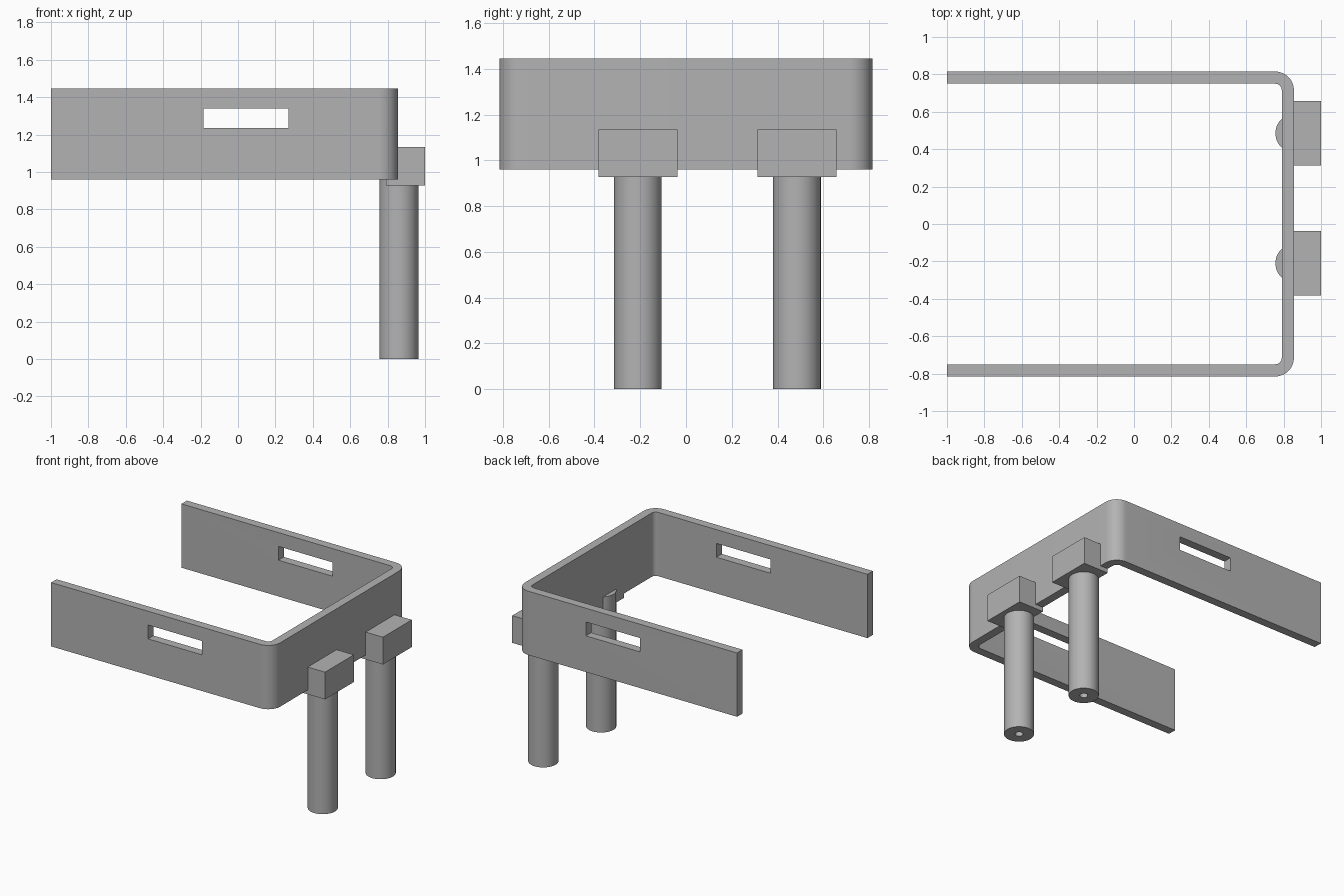
import bpy
import bmesh
from math import cos, sin, pi, radians

cube = bpy.data.objects.get("Cube")
if cube:
    bpy.data.objects.remove(cube, do_unlink=True)

# Single grey finish
GREY = (0.45, 0.45, 0.45, 1)
grey = bpy.data.materials.new("plain_grey")
grey.use_nodes = True
grey.diffuse_color = GREY
grey.node_tree.nodes["Principled BSDF"].inputs["Base Color"].default_value = GREY


def extrude_profile(name, points, z0, z1):
    """Solid made by raising a closed xy outline from z0 to z1."""
    bm = bmesh.new()
    face = bm.faces.new([bm.verts.new((x, y, z0)) for x, y in points])
    raised = bmesh.ops.extrude_face_region(bm, geom=[face])["geom"]
    top = [v for v in raised if isinstance(v, bmesh.types.BMVert)]
    bmesh.ops.translate(bm, verts=top, vec=(0, 0, z1 - z0))
    bmesh.ops.recalc_face_normals(bm, faces=bm.faces)
    mesh = bpy.data.meshes.new(name)
    bm.to_mesh(mesh)
    bm.free()
    mesh.materials.append(grey)
    obj = bpy.data.objects.new(name, mesh)
    bpy.context.collection.objects.link(obj)
    return obj


def box(name, x0, x1, y0, y1, z0, z1):
    return extrude_profile(name, [(x0, y0), (x1, y0), (x1, y1), (x0, y1)], z0, z1)


def arc(cx, cy, r, start, end, steps):
    angles = [start + (end - start) * i / steps for i in range(steps + 1)]
    return [(cx + r * cos(a), cy + r * sin(a)) for a in angles]


def cylinder(name, x, y, r, z0, z1, sides):
    return extrude_profile(name, arc(x, y, r, 0, 2 * pi, sides)[:-1], z0, z1)


def select_only(obj):
    bpy.ops.object.select_all(action='DESELECT')
    obj.select_set(True)
    bpy.context.view_layer.objects.active = obj


def cut(obj, cutter):
    select_only(obj)
    mod = obj.modifiers.new("cut", 'BOOLEAN')
    mod.operation = 'DIFFERENCE'
    mod.solver = 'EXACT'
    mod.object = cutter
    bpy.ops.object.modifier_apply(modifier=mod.name)
    bpy.data.objects.remove(cutter, do_unlink=True)


def smooth(obj):
    select_only(obj)
    bpy.ops.object.shade_smooth_by_angle(angle=radians(30))


# U-shaped band with rounded corners
END_X, SIDE_Y, WALL, R = 0.855, 0.815, 0.065, 0.10
cx, cy, inner_r = END_X - R, SIDE_Y - R, R - WALL
outline = [(-1, -SIDE_Y)]
outline += arc(cx, -cy, R, -pi / 2, 0, 12)
outline += arc(cx, cy, R, 0, pi / 2, 12)
outline += [(-1, SIDE_Y), (-1, SIDE_Y - WALL)]
outline += arc(cx, cy, inner_r, pi / 2, 0, 12)
outline += arc(cx, -cy, inner_r, 0, -pi / 2, 12)
outline += [(-1, -SIDE_Y + WALL)]
band = extrude_profile("band", outline, 0.96, 1.445)

# Slot through both side walls
cut(band, box("slot_cutter", -0.185, 0.27, -1, 1, 1.235, 1.34))
smooth(band)

# Two legs, each held by a block on the closed end
LEG_X = 0.86
for side, y in (("front", -0.21), ("back", 0.485)):
    box(side + "_block", END_X - WALL, 1, y - 0.173, y + 0.173, 0.927, 1.134)
    leg = cylinder(side + "_leg", LEG_X, y, 0.104, 0, 1.03, 48)
    cut(leg, cylinder("bore_cutter", LEG_X, y, 0.028, -0.1, 0.5, 24))
    smooth(leg)
